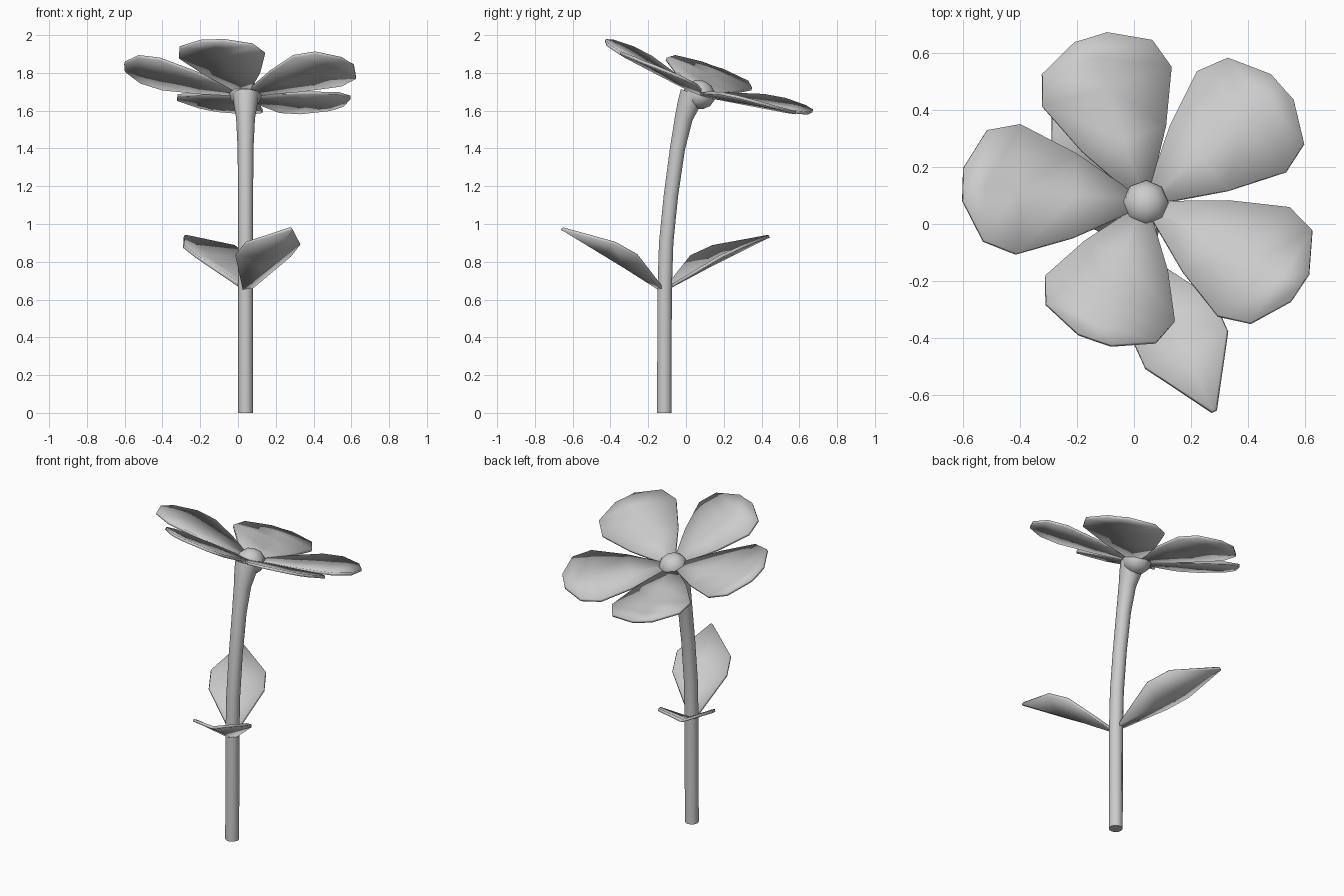
import bpy, bmesh
from math import radians, sin, cos, pi
from mathutils import Matrix, Vector

if "Cube" in bpy.data.objects:
    bpy.data.objects.remove(bpy.data.objects["Cube"])


def make_object(name, bm, thickness=0.0):
    bmesh.ops.recalc_face_normals(bm, faces=bm.faces)
    me = bpy.data.meshes.new(name)
    bm.to_mesh(me)
    bm.free()
    ob = bpy.data.objects.new(name, me)
    bpy.context.collection.objects.link(ob)
    if thickness:
        mod = ob.modifiers.new("thickness", 'SOLIDIFY')
        mod.thickness = thickness
        mod.offset = 0
    bpy.ops.object.select_all(action='DESELECT')
    bpy.context.view_layer.objects.active = ob
    ob.select_set(True)
    bpy.ops.object.shade_smooth_by_angle(angle=radians(50))
    return ob


def blade(name, stations, matrix, thickness):
    """Thin blade along +x; each station is (distance, half width, midrib z, edge z)."""
    bm = bmesh.new()
    rows = [[bm.verts.new(matrix @ Vector(p)) for p in ((u, -w, e), (u, 0, m), (u, w, e))]
            for u, w, m, e in stations]
    for a, b in zip(rows, rows[1:]):
        for i in range(2):
            bm.faces.new((a[i], a[i + 1], b[i + 1], b[i]))
    return make_object(name, bm, thickness)


# Stem: rings lofted along a path of (y, z, radius)
path = [(-.115, 0, .04), (-.113, .65, .04), (-.105, .9, .04), (-.08, 1.15, .04),
        (-.045, 1.4, .042), (-.012, 1.56, .05), (.012, 1.63, .062), (.035, 1.69, .07)]
SIDES = 10
bm = bmesh.new()
rings = []
for i, (y, z, r) in enumerate(path):
    a, b = path[max(i - 1, 0)], path[min(i + 1, len(path) - 1)]
    t = Vector((0, b[0] - a[0], b[1] - a[1])).normalized() if i else Vector((0, 0, 1))
    side = Vector((0, t.z, -t.y))
    rings.append([bm.verts.new(Vector((.04, y, z)) + r * (Vector((cos(k * 2 * pi / SIDES), 0, 0))
                  + side * sin(k * 2 * pi / SIDES))) for k in range(SIDES)])
for a, b in zip(rings, rings[1:]):
    for k in range(SIDES):
        n = (k + 1) % SIDES
        bm.faces.new((a[k], a[n], b[n], b[k]))
bm.faces.new(rings[0])
bm.faces.new(rings[-1])
make_object("stem", bm)

# Flower head frame, tilted towards the back
head = (Matrix.Translation((.04, .07, 1.685)) @ Matrix.Rotation(radians(-19.2), 4, 'X')
        @ Matrix.Rotation(radians(4.5), 4, 'Y'))

# Petals: (direction, length)
for i, (angle, length) in enumerate([(178.4, .65), (109.3, .61), (40.8, .625), (-31.9, .63), (-108.9, .575)]):
    profile = [(.03, .02), (.39, .156), (.70, .24), (.88, .205), (1, .061)]
    stations = [(f * length, w, .17 * f * length, .17 * f * length + .03 * w) for f, w in profile]
    blade(f"petal_{i + 1}", stations, head @ Matrix.Rotation(radians(angle), 4, 'Z'), .016)

# Flower centre
bm = bmesh.new()
bmesh.ops.create_uvsphere(bm, u_segments=8, v_segments=6, radius=.086,
                          matrix=head @ Matrix.Diagonal((1, 1, .9, 1)))
make_object("flower_centre", bm)

# Leaves: (name, base, direction, horizontal reach, rise)
for name, base, angle, reach, rise in [("front_leaf", (.045, -.13, .655), -65.9, .575, .32),
                                       ("back_leaf", (.03, -.09, .67), 120.3, .61, .265)]:
    profile = [(0, .02, 0), (.37, .158, .06), (.59, .157, .055), (1, .008, 0)]
    stations = [(f * reach, w, f * rise, f * rise + lift) for f, w, lift in profile]
    blade(name, stations, Matrix.Translation(base) @ Matrix.Rotation(radians(angle), 4, 'Z'), .016)
